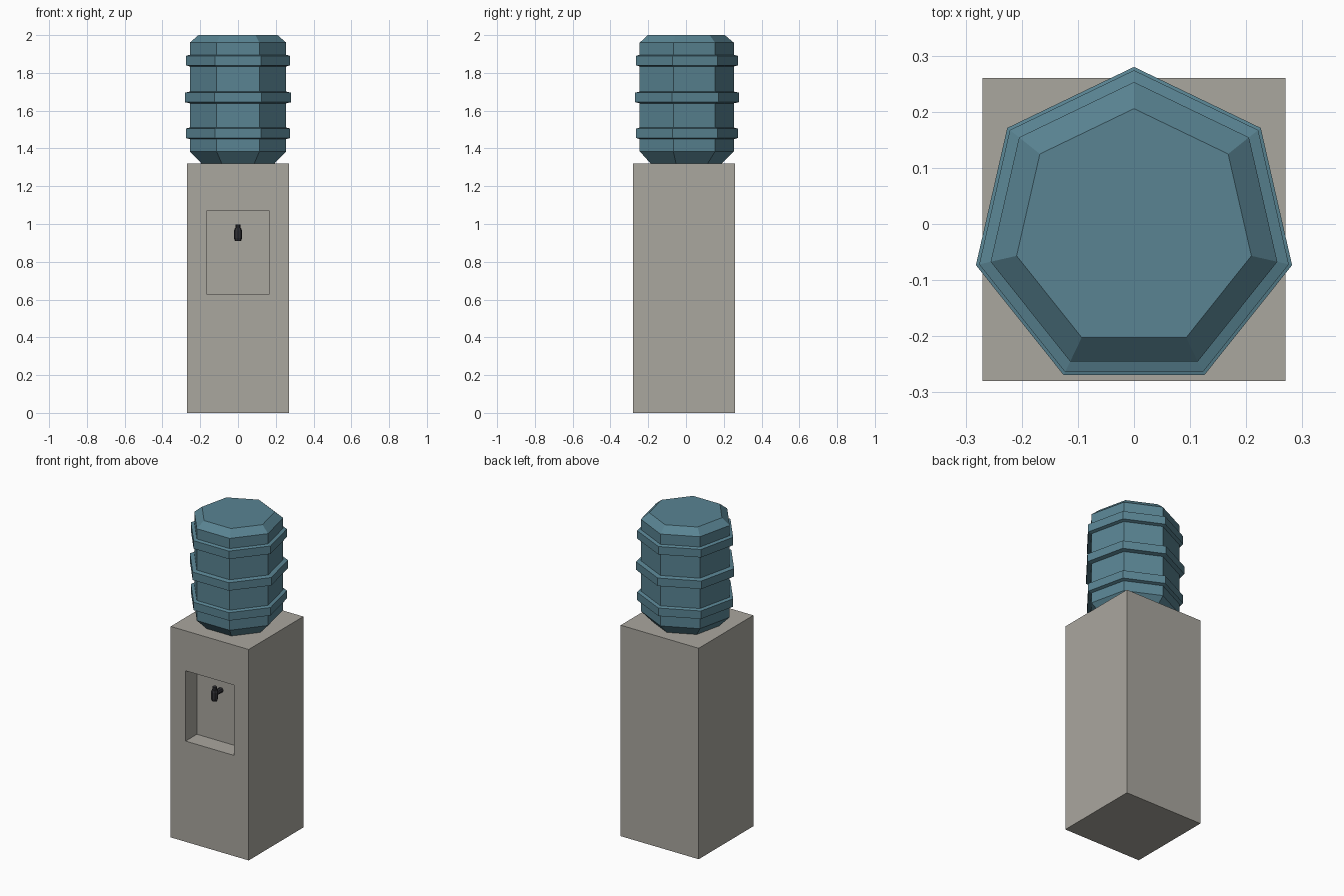
import bpy, bmesh, math
from mathutils import Vector, Matrix

if "Cube" in bpy.data.objects:
    bpy.data.objects.remove(bpy.data.objects["Cube"])


def material(name, rgb):
    m = bpy.data.materials.new(name)
    m.diffuse_color = (*rgb, 1)
    m.use_nodes = True
    m.node_tree.nodes["Principled BSDF"].inputs["Base Color"].default_value = m.diffuse_color
    return m


def finish(name, bm, mat):
    bmesh.ops.recalc_face_normals(bm, faces=bm.faces)
    me = bpy.data.meshes.new(name)
    bm.to_mesh(me)
    bm.free()
    me.materials.append(mat)
    ob = bpy.data.objects.new(name, me)
    bpy.context.collection.objects.link(ob)
    return ob


def lathe(name, profile, sides, mat, matrix):
    """Capped solid from (radius, height) pairs; first vertex points to +y."""
    bm = bmesh.new()
    rings = []
    for r, z in profile:
        angles = [math.pi / 2 + math.tau * i / sides for i in range(sides)]
        rings.append([bm.verts.new((r * math.cos(a), r * math.sin(a), z)) for a in angles])
    for lo, hi in zip(rings, rings[1:]):
        for i in range(sides):
            j = (i + 1) % sides
            bm.faces.new((lo[i], lo[j], hi[j], hi[i]))
    bm.faces.new(rings[0])
    bm.faces.new(rings[-1])
    bm.transform(matrix)
    return finish(name, bm, mat)


warm_grey = material("warm_grey", (0.40, 0.385, 0.345))
blue = material("bottle_blue", (0.10, 0.23, 0.29))
dark = material("tap_dark", (0.03, 0.03, 0.035))

# Cabinet: box whose front face is inset and pushed in to form the alcove
bm = bmesh.new()
bmesh.ops.create_cube(bm, size=1)
bm.transform(Matrix.Translation((0, -0.01, 0.66)) @ Matrix.Diagonal((0.54, 0.54, 1.32, 1)))
bm.normal_update()
front = min(bm.faces, key=lambda f: f.calc_center_median().y)
bmesh.ops.inset_region(bm, faces=[front], thickness=0.1)
for v in front.verts:
    v.co = Vector((math.copysign(0.167, v.co.x), -0.28, 1.07 if v.co.z > 0.66 else 0.63))
back = bmesh.ops.extrude_discrete_faces(bm, faces=[front])["faces"][0]
bmesh.ops.translate(bm, verts=back.verts, vec=(0, 0.112, 0))
finish("cabinet", bm, warm_grey)

# Bottle: seven-sided, chamfered at both ends, with three raised bands
R = 0.262
profile = [(0.198, 1.32), (R, 1.385)]
for z, rib in ((1.48, 0.283), (1.67, 0.289), (1.865, 0.283)):
    profile += [(R, z - 0.031), (rib, z - 0.025), (rib, z + 0.025), (R, z + 0.031)]
profile += [(R, 1.96), (0.2146, 2.0)]
lathe("water_bottle", profile, 7, blue, Matrix.Translation((0, -0.009, 0)))

# Tap: spout, push button on top and pipe back to the alcove wall
at = Matrix.Translation((0, -0.232, 0))
lathe("tap_spout", [(0.016, 0.91), (0.021, 0.925), (0.021, 0.965), (0.016, 0.978)], 8, dark, at)
lathe("tap_button", [(0.013, 0.97), (0.013, 0.998)], 8, dark, at)
lathe("tap_pipe", [(0.016, 0), (0.016, 0.066)], 8, dark,
      Matrix.Translation((0, -0.167, 0.953)) @ Matrix.Rotation(math.pi / 2, 4, "X"))
